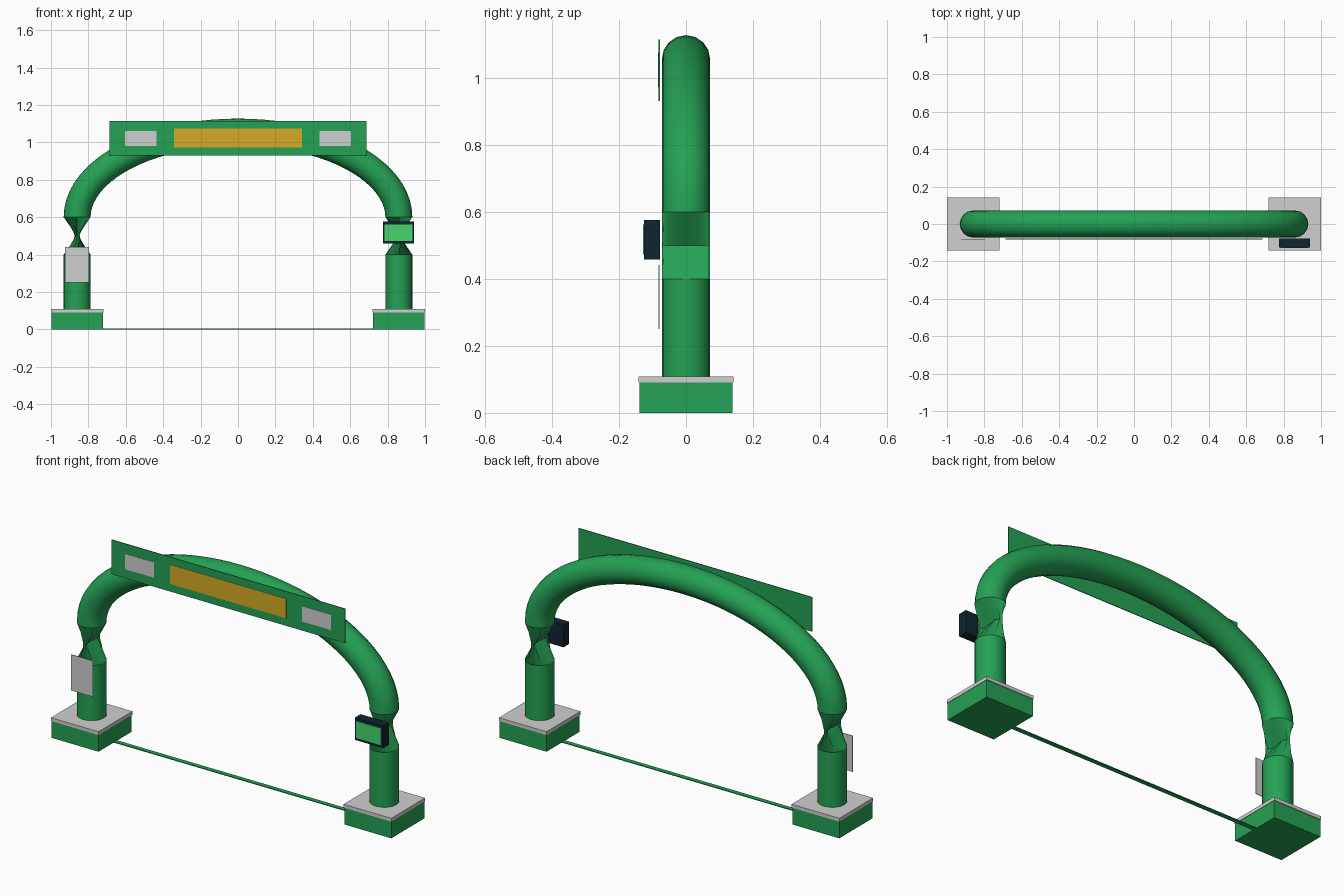
import bpy, bmesh
from math import sin, cos, pi, radians
from mathutils import Vector

if "Cube" in bpy.data.objects:
    bpy.data.objects.remove(bpy.data.objects["Cube"])


def material(name, rgb):
    m = bpy.data.materials.new(name)
    m.use_nodes = True
    m.diffuse_color = (*rgb, 1)
    m.node_tree.nodes["Principled BSDF"].inputs["Base Color"].default_value = (*rgb, 1)
    return m


GREEN = material("green", (0.018, 0.36, 0.09))
GREY = material("light grey", (0.63, 0.63, 0.64))
AMBER = material("amber", (0.66, 0.41, 0.018))
NAVY = material("dark navy", (0.005, 0.018, 0.032))
SCREEN = material("bright green", (0.061, 0.66, 0.15))

LEG_X, RADIUS, SIDES = 0.86, 0.072, 16
LEG_TOP, ARCH_BASE, RISE = 0.4, 0.6, 0.455


def add_object(name, bm, mat):
    mesh = bpy.data.meshes.new(name)
    bm.to_mesh(mesh)
    bm.free()
    mesh.materials.append(mat)
    ob = bpy.data.objects.new(name, mesh)
    bpy.context.collection.objects.link(ob)
    return ob


def box(name, low, high, mat):
    low, high = Vector(low), Vector(high)
    bm = bmesh.new()
    bmesh.ops.create_cube(bm, size=1)
    for v in bm.verts:
        v.co = (low + high) / 2 + v.co * (high - low)
    return add_object(name, bm, mat)


def ring(x, z, nx=1, nz=0):
    """Circle about (x, z); its in-plane axes are (nx, 0, nz) and y."""
    angles = [2 * pi * i / SIDES for i in range(SIDES)]
    return [(x + RADIUS * cos(a) * nx, RADIUS * sin(a), z + RADIUS * cos(a) * nz)
            for a in angles]


def tube(name, rings, fix_normals=True):
    bm = bmesh.new()
    loops = [[bm.verts.new(p) for p in r] for r in rings]
    for a, b in zip(loops, loops[1:]):
        for i in range(SIDES):
            j = (i + 1) % SIDES
            bm.faces.new((a[i], a[j], b[j], b[i]))
    if fix_normals:
        bmesh.ops.recalc_face_normals(bm, faces=bm.faces)
    ob = add_object(name, bm, GREEN)
    bpy.ops.object.select_all(action="DESELECT")
    ob.select_set(True)
    bpy.context.view_layer.objects.active = ob
    bpy.ops.object.shade_smooth_by_angle(angle=radians(40))
    return ob


# Elliptical arch
arch = []
STEPS = 40
for k in range(STEPS + 1):
    t = pi * k / STEPS
    n = Vector((cos(t) / LEG_X, sin(t) / RISE)).normalized()
    arch.append(ring(LEG_X * cos(t), ARCH_BASE + RISE * sin(t), n.x, n.y))
tube("arch", arch)

# Legs, pinched collars and feet
for side, s in (("left", 1), ("right", -1)):
    x = s * LEG_X
    tube(side + "_leg", [ring(x, 0.1), ring(x, LEG_TOP)])
    tube(side + "_pinched_collar",
         [ring(x, LEG_TOP), ring(x, ARCH_BASE, nx=-1)], fix_normals=False)
    box(side + "_foot", (x - 0.138, -0.139, 0), (x + 0.138, 0.139, 0.09), GREEN)
    box(side + "_foot_cap", (x - 0.14, -0.142, 0.09), (x + 0.14, 0.142, 0.108), GREY)
    inner, outer = sorted((s * 0.435, s * 0.605))
    box(side + "_banner_plate", (inner, -0.084, 0.98), (outer, -0.081, 1.062), GREY)

# Banner with central plate
box("banner", (-0.686, -0.082, 0.931), (0.686, -0.078, 1.114), GREEN)
box("banner_centre_plate", (-0.342, -0.084, 0.972), (0.342, -0.081, 1.075), AMBER)

# Notice plate on the right leg
box("notice_plate", (-0.924, -0.082, 0.25), (-0.796, -0.079, 0.441), GREY)

# Display on the left leg
box("display_case", (0.774, -0.125, 0.458), (0.941, -0.077, 0.576), NAVY)
box("display_screen", (0.784, -0.129, 0.472), (0.932, -0.124, 0.562), SCREEN)

# Ground strip joining the feet
box("ground_strip", (-0.73, -0.012, 0), (0.73, 0.012, 0.004), GREEN)
